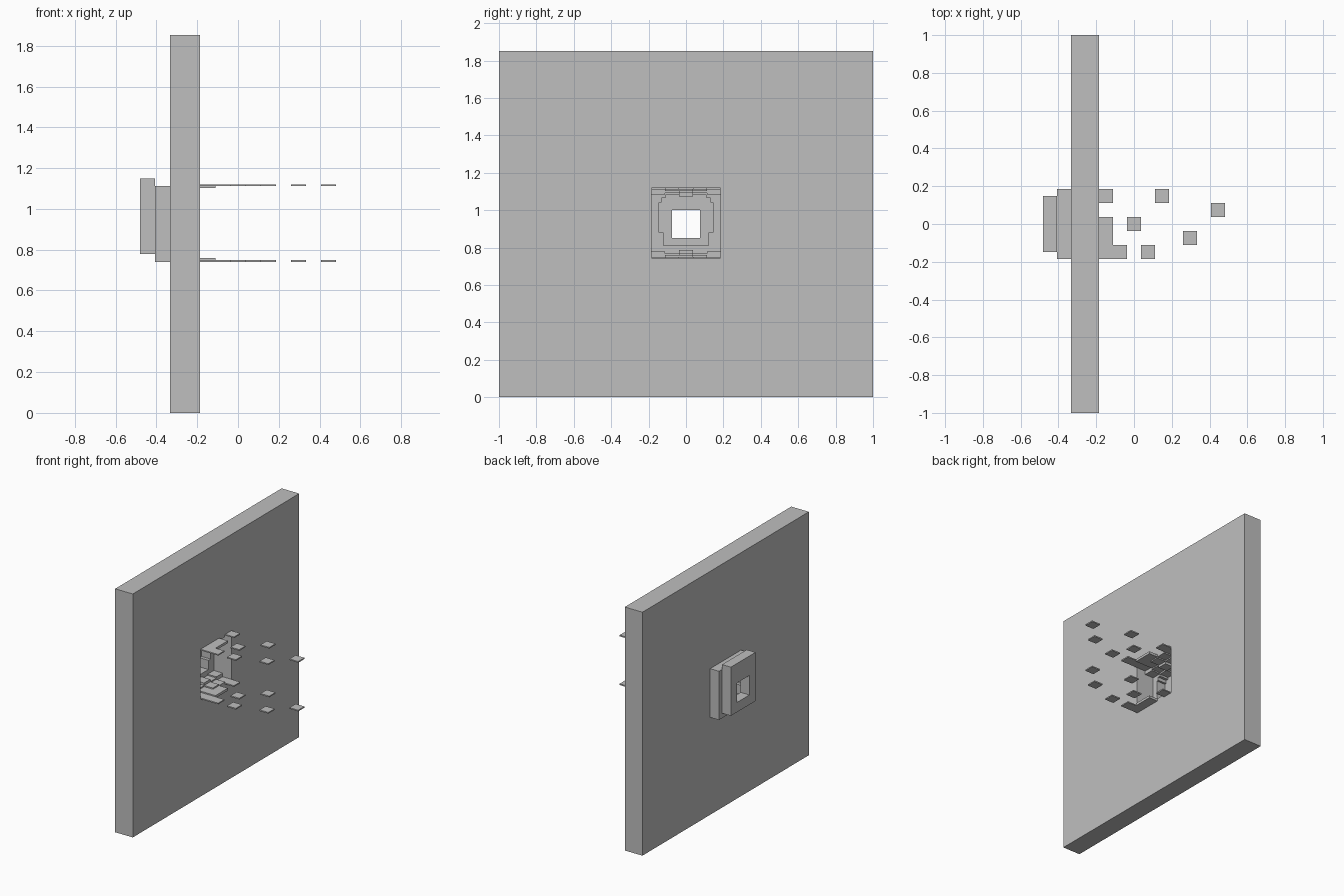
import bpy
import bmesh
from mathutils import Vector

U = 2 / 27            # block size
T = U / 8             # thin layer thickness
X0 = -6.5 * U         # rear of the model
FLOOR, CEIL = 10 * U, 15 * U + T

cube = bpy.data.objects.get("Cube")
if cube:
    bpy.data.objects.remove(cube, do_unlink=True)

grey = bpy.data.materials.new("stone_grey")
grey.use_nodes = True
COLOR = (0.52, 0.52, 0.52, 1)
grey.diffuse_color = COLOR
grey.node_tree.nodes["Principled BSDF"].inputs["Base Color"].default_value = COLOR


def finish(bm, name):
    bmesh.ops.recalc_face_normals(bm, faces=bm.faces)
    mesh = bpy.data.meshes.new(name)
    bm.to_mesh(mesh)
    bm.free()
    mesh.materials.append(grey)
    obj = bpy.data.objects.new(name, mesh)
    bpy.context.collection.objects.link(obj)
    return obj


def rect(half_y, z0, z1):
    return [(-half_y, z0), (half_y, z0), (half_y, z1), (-half_y, z1)]


def framed_panel(name, x, depth, outer, hole):
    """Panel facing x with an opening, from two y-z outlines."""
    bm = bmesh.new()
    edges = []
    for loop in (outer, hole):
        vs = [bm.verts.new((x, y, z)) for y, z in loop]
        edges += [bm.edges.new((a, b)) for a, b in zip(vs, vs[1:] + vs[:1])]
    bmesh.ops.triangle_fill(bm, edges=edges, use_beauty=True)
    ext = bmesh.ops.extrude_face_region(bm, geom=bm.faces[:])
    moved = [v for v in ext["geom"] if isinstance(v, bmesh.types.BMVert)]
    bmesh.ops.translate(bm, verts=moved, vec=Vector((depth, 0, 0)))
    return finish(bm, name)


def add_box(bm, lo, hi):
    cube = bmesh.ops.create_cube(bm, size=1)["verts"]
    lo, hi = Vector(lo), Vector(hi)
    for v in cube:
        v.co = (lo + hi) / 2 + v.co * (hi - lo)


def layers(name, cells):
    """Thin square layers, given as (column, row, thickness), on floor and ceiling."""
    for side in ("lower", "upper"):
        bm = bmesh.new()
        for col, row, thick in cells:
            x, y = X0 + col * U, (row - 0.5) * U
            h = thick * T
            z = FLOOR if side == "lower" else CEIL - h
            add_box(bm, (x, y, z), (x + U, y + U, z + h))
        finish(bm, f"{side}_{name}")


# Large wall with the square opening
framed_panel("wall", X0 + 2 * U, 2 * U,
             rect(13.5 * U, 0, 25 * U), rect(2.5 * U, FLOOR, CEIL))

# Middle frame with a stepped round opening, mirrored about y = 0
half = [(0.12, 0.81), (0.12, 0.88), (0.145, 0.88), (0.145, 1.04),
        (0.13, 1.04), (0.13, 1.065), (0.11, 1.065), (0.11, 1.08),
        (0.037, 1.08), (0.037, 1.09)]
stepped = half + [(-y, z) for y, z in reversed(half)]
framed_panel("middle_frame", X0 + U, U, rect(2.5 * U, FLOOR, 15 * U), stepped)

# Rear frame with its small window
framed_panel("rear_frame", X0, U,
             rect(2 * U, 10.5 * U, 15.5 * U), rect(U, 11.5 * U, 13.5 * U))

# Stepped lining inside the opening
lining = []
for row in range(-2, 3):
    lining.append((2, row, (5, 3, 4)[abs(row)]))
    lining.append((3, row, (3, 2, 1)[abs(row)]))
layers("lining", lining)

# Layers joined to the wall, then those scattered in front of it
layers("ledge", [(4, 2, 1), (4, 0, 2), (4, -1, 2), (4, -2, 1), (5, -2, 1)])
layers("loose_plates", [(6, 0, 1), (7, -2, 1), (8, 2, 1), (10, -1, 1), (12, 1, 1)])
